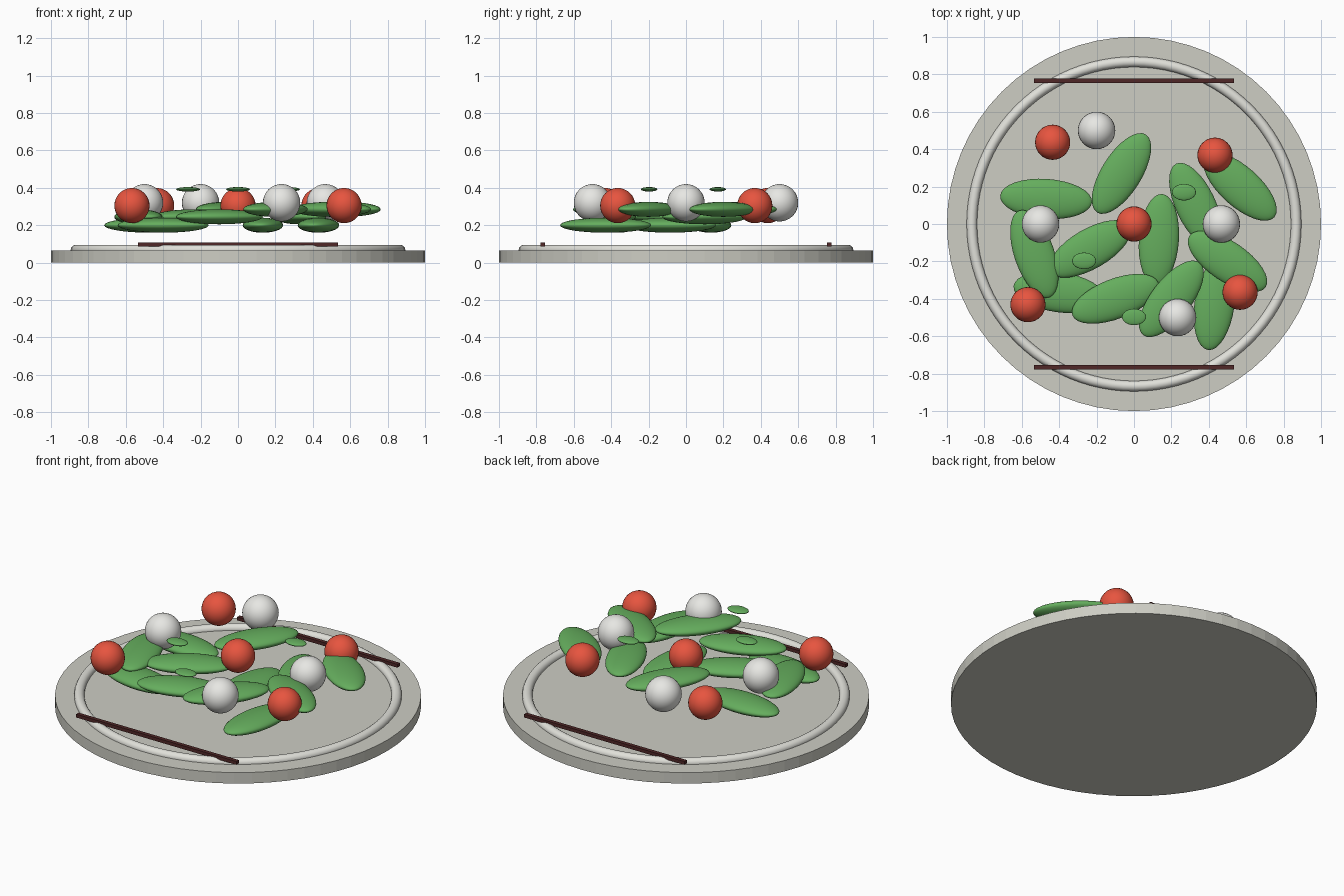
import bpy
import math

old = bpy.data.objects.get("Cube")
if old:
    bpy.data.objects.remove(old, do_unlink=True)


def material(name, rgb):
    m = bpy.data.materials.new(name)
    m.use_nodes = True
    m.diffuse_color = (*rgb, 1)
    m.node_tree.nodes["Principled BSDF"].inputs["Base Color"].default_value = (*rgb, 1)
    return m


STONE = material("warm grey ceramic", (0.61, 0.61, 0.55))
RIM = material("pale ceramic", (0.75, 0.75, 0.70))
GREEN = material("leaf green", (0.13, 0.42, 0.11))
RED = material("tomato red", (0.80, 0.09, 0.05))
WHITE = material("cheese white", (0.82, 0.82, 0.79))
BROWN = material("dark brown", (0.08, 0.02, 0.02))


def finish(name, mat, smooth=True):
    ob = bpy.context.object
    ob.name = name
    ob.data.materials.append(mat)
    if smooth:
        bpy.ops.object.shade_smooth_by_angle(angle=math.radians(35))
    return ob


def ellipsoid(name, mat, loc, radii, turn=0):
    bpy.ops.mesh.primitive_uv_sphere_add(
        segments=32, ring_count=16, location=loc, rotation=(0, 0, math.radians(turn)))
    bpy.context.object.scale = radii
    finish(name, mat)


# Plate and raised ring
bpy.ops.mesh.primitive_cylinder_add(vertices=64, radius=1, depth=0.066, location=(0, 0, 0.033))
finish("plate", STONE, smooth=False)
bpy.ops.mesh.primitive_torus_add(
    major_radius=0.867, minor_radius=0.028, major_segments=96, minor_segments=16,
    location=(0, 0, 0.067))
finish("plate_ring", RIM)

# Glaze strips across the front and back
for name, y in (("front_strip", -0.767), ("back_strip", 0.767)):
    bpy.ops.mesh.primitive_cube_add(size=1, location=(0, y, 0.097))
    bpy.context.object.scale = (1.068, 0.024, 0.02)
    finish(name, BROWN, smooth=False)

# Salad leaves in three layers: x, y, turn in degrees
layers = {
    0.2: [(-0.47, 0.134, -4), (-0.4, -0.365, -8), (0.133, -0.085, 86), (0.43, -0.43, 82)],
    0.245: [(-0.1, -0.4, 21), (-0.533, -0.16, -71), (0.33, 0.1, -65), (-0.235, -0.133, 30)],
    0.285: [(-0.067, 0.27, 58), (0.567, 0.2, -42), (0.5, -0.2, -34), (0.2, -0.4, 52)],
}
for z, leaves in layers.items():
    for x, y, turn in leaves:
        ellipsoid("salad_leaf", GREEN, (x, y, z), (0.246, 0.107, 0.04), turn)

# Tomatoes
for x, y in ((-0.435, 0.437), (0.433, 0.368), (0, 0), (-0.567, -0.431), (0.567, -0.365)):
    ellipsoid("tomato", RED, (x, y, 0.305), (0.094,) * 3)

# Cheese balls
for x, y in ((-0.2, 0.5), (-0.5, 0), (0.467, 0), (0.233, -0.5)):
    ellipsoid("cheese_ball", WHITE, (x, y, 0.32), (0.1,) * 3)

# Small herb leaves on top
for x, y in ((0.267, 0.17), (-0.267, -0.197), (0, -0.497)):
    ellipsoid("herb_leaf", GREEN, (x, y, 0.392), (0.064, 0.044, 0.012))
